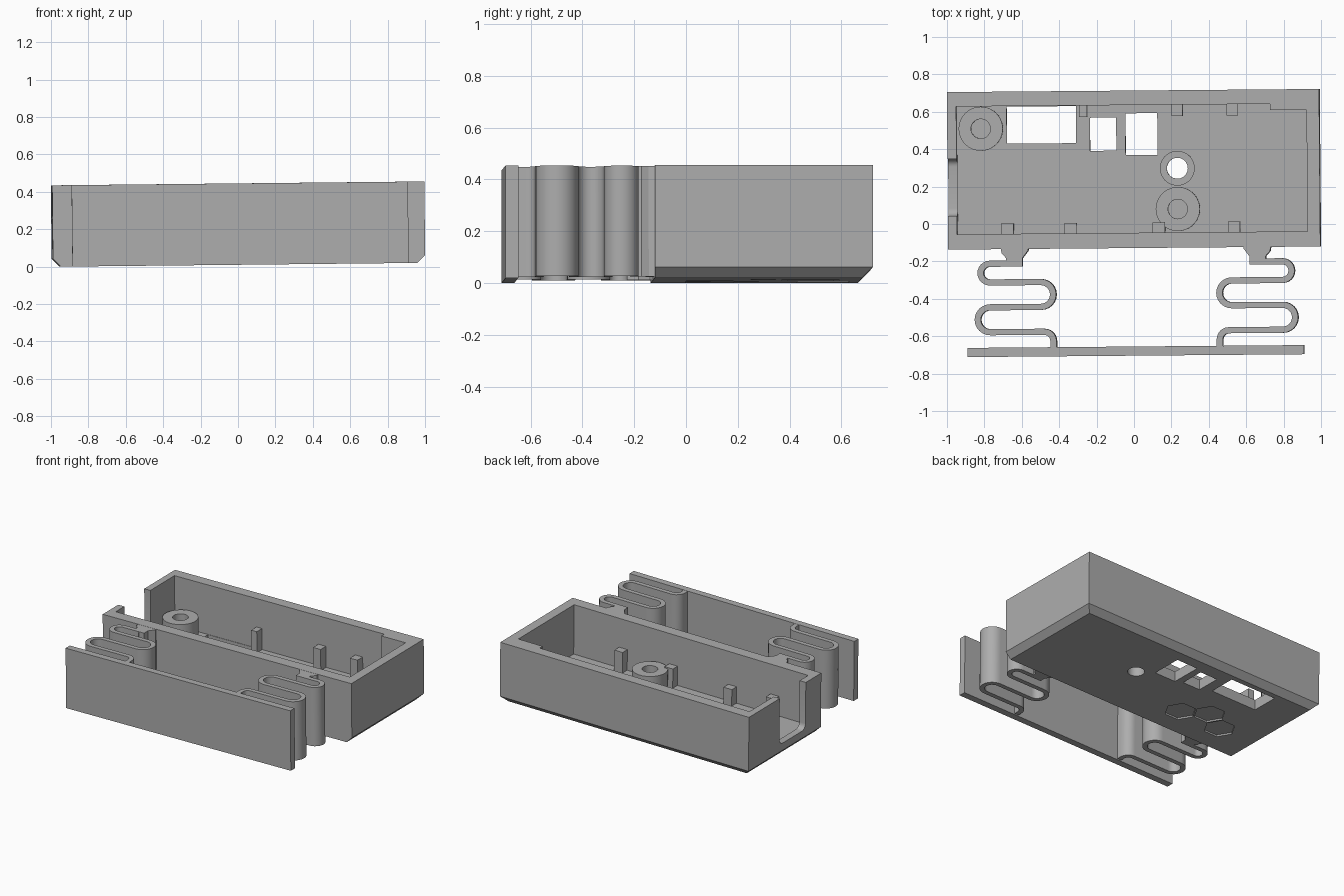
import bpy, bmesh, math
from mathutils import Matrix

if "Cube" in bpy.data.objects:
    bpy.data.objects.remove(bpy.data.objects["Cube"])

grey = bpy.data.materials.new("plain grey")
grey.diffuse_color = (0.42, 0.42, 0.42, 1)
grey.use_nodes = True
grey.node_tree.nodes["Principled BSDF"].inputs["Base Color"].default_value = grey.diffuse_color
TOP, BOTTOM, FLOOR = 0.445, 0.01, 0.085


def loft(name, layers):
    """Solid through stacked outlines: [(points, z), ...]."""
    bm = bmesh.new()
    rings = [[bm.verts.new((x, y, z)) for x, y in pts] for pts, z in layers]
    n = len(rings[0])
    bm.faces.new(rings[0][::-1])
    bm.faces.new(rings[-1])
    for a, b in zip(rings, rings[1:]):
        for i in range(n):
            j = (i + 1) % n
            bm.faces.new((a[i], a[j], b[j], b[i]))
    bmesh.ops.recalc_face_normals(bm, faces=bm.faces[:])
    mesh = bpy.data.meshes.new(name)
    bm.to_mesh(mesh)
    bm.free()
    mesh.materials.append(grey)
    ob = bpy.data.objects.new(name, mesh)
    bpy.context.collection.objects.link(ob)
    return ob


def prism(name, pts, z0, z1):
    return loft(name, [(pts, z0), (pts, z1)])


def rect(x0, x1, y0, y1):
    return [(x0, y0), (x1, y0), (x1, y1), (x0, y1)]


def arc(cx, cy, r, a0, a1, n):
    return [(cx + r * math.cos(math.radians(a0 + (a1 - a0) * i / n)),
             cy + r * math.sin(math.radians(a0 + (a1 - a0) * i / n))) for i in range(n + 1)]


def circle(cx, cy, r, n=40):
    return arc(cx, cy, r, 0, 360, n)[:-1]


def cut(target, cutter):
    bpy.context.view_layer.objects.active = target
    mod = target.modifiers.new("cut", 'BOOLEAN')
    mod.operation = 'DIFFERENCE'
    mod.solver = 'EXACT'
    mod.object = cutter
    bpy.ops.object.modifier_apply(modifier=mod.name)
    bpy.data.objects.remove(cutter)


# Case shell, chamfered below on the back and both ends
c = 0.042
full = rect(-0.99, 1.0, -0.1285, 0.7135)
case = loft("case", [(rect(-0.99 + c, 1.0 - c, -0.1285, 0.7135 - c), BOTTOM),
                     (full, BOTTOM + c), (full, TOP)])
cut(case, prism("cavity", [(-0.941, -0.047), (0.932, -0.047), (0.932, 0.602), (0.738, 0.602),
                           (0.738, 0.636), (-0.941, 0.636)], FLOOR, 0.6))

# Cable slot in the left end with rounded lower corners
r, steps = 0.04, 5
slot = []
for i in range(steps + 1):
    a = math.pi / 2 * i / steps
    inset = r * (1 - math.sin(a))
    slot.append((rect(-1.1, -0.9, 0.052 + inset, 0.355 - inset), 0.105 + r * (1 - math.cos(a))))
slot.append((rect(-1.1, -0.9, 0.052, 0.355), 0.6))
cut(case, loft("slot", slot))

# Windows and screw hole through the floor
for x0, x1, y0, y1 in ((-0.675, -0.305, 0.435, 0.633), (-0.23, -0.09, 0.393, 0.57),
                       (-0.04, 0.13, 0.368, 0.592)):
    cut(case, prism("window", rect(x0, x1, y0, y1), -0.1, 0.12))
cut(case, prism("screw_hole", circle(0.235, 0.296, 0.056), -0.1, 0.12))

# Shallow hexagon recesses underneath
for x, y in ((-0.32, 0.095), (-0.489, 0.1925), (-0.658, 0.095)):
    cut(case, prism("hexagon", circle(x, y, 0.106, 6), -0.1, BOTTOM + 0.012))

# Screw standoffs and the low collar round the screw hole
for name, x, y, radius, hole, top, base in (
        ("left_standoff", -0.813, 0.516, 0.118, 0.052, 0.222, FLOOR),
        ("right_standoff", 0.237, 0.078, 0.118, 0.052, 0.216, FLOOR),
        ("hole_collar", 0.235, 0.296, 0.093, 0.056, 0.1, 0)):
    post = prism(name, circle(x, y, radius), FLOOR - 0.005, top)
    cut(post, prism("bore", circle(x, y, hole), base, 0.5))

# Board ribs along the back and front walls
for x, top in ((-0.265, 0.238), (0.238, 0.238), (0.533, 0.235)):
    w = 0.022 if x < 0 else 0.03
    prism("back_rib", rect(x - w, x + w, 0.575, 0.645), FLOOR - 0.005, top)
for x, top in ((-0.675, 0.228), (-0.337, 0.205), (0.135, 0.225), (0.537, 0.235)):
    prism("front_rib", rect(x - 0.033, x + 0.033, -0.055, 0.008), FLOOR - 0.005, top)

# Folded springs with flared necks, mirrored left and right
path = ([(0.65, -0.206)] + arc(0.7815, -0.256, 0.05, 90, -90, 12)
        + arc(0.511, -0.3725, 0.0665, 90, 270, 12)
        + arc(0.782, -0.5055, 0.0665, 90, -90, 12)
        + arc(0.4945, -0.622, 0.05, 90, 180, 6) + [(0.4445, -0.665)])
half = 0.0165
left_edge, right_edge = [], []
for i, (x, y) in enumerate(path):
    ax, ay = path[max(i - 1, 0)]
    bx, by = path[min(i + 1, len(path) - 1)]
    # Straight-run joints keep the run direction so the width stays even
    if 0 < i < len(path) - 1:
        la, lb = math.hypot(x - ax, y - ay), math.hypot(bx - x, by - y)
        if la > 3 * lb:
            bx, by = x, y
        elif lb > 3 * la:
            ax, ay = x, y
    d = math.hypot(bx - ax, by - ay)
    nx, ny = -(by - ay) / d * half, (bx - ax) / d * half
    left_edge.append((x + nx, y + ny))
    right_edge.append((x - nx, y - ny))
ribbon = left_edge + right_edge[::-1]
neck = [(0.575, -0.12), (0.575, -0.135), (0.607, -0.178), (0.607, -0.222), (0.693, -0.222),
        (0.693, -0.178), (0.718, -0.15), (0.722, -0.12)]
for side, label in ((-1, "left"), (1, "right")):
    for part, pts in (("spring", ribbon), ("spring_neck", neck)):
        prism(label + "_" + part, [(0.013 + side * x, y) for x, y in pts], 0.018, TOP - 0.001)

# Clip bar joining the springs
prism("clip_bar", rect(-0.891, 0.907, -0.704, -0.655), BOTTOM, TOP)

# Slight overall tilt, then smooth the round surfaces
tilt = Matrix.Rotation(0.0085, 4, 'Z') @ Matrix.Rotation(-0.0105, 4, 'Y')
for ob in list(bpy.context.scene.objects):
    ob.data.transform(tilt)
    bpy.ops.object.select_all(action='DESELECT')
    ob.select_set(True)
    bpy.context.view_layer.objects.active = ob
    bpy.ops.object.shade_smooth_by_angle(angle=math.radians(30))
